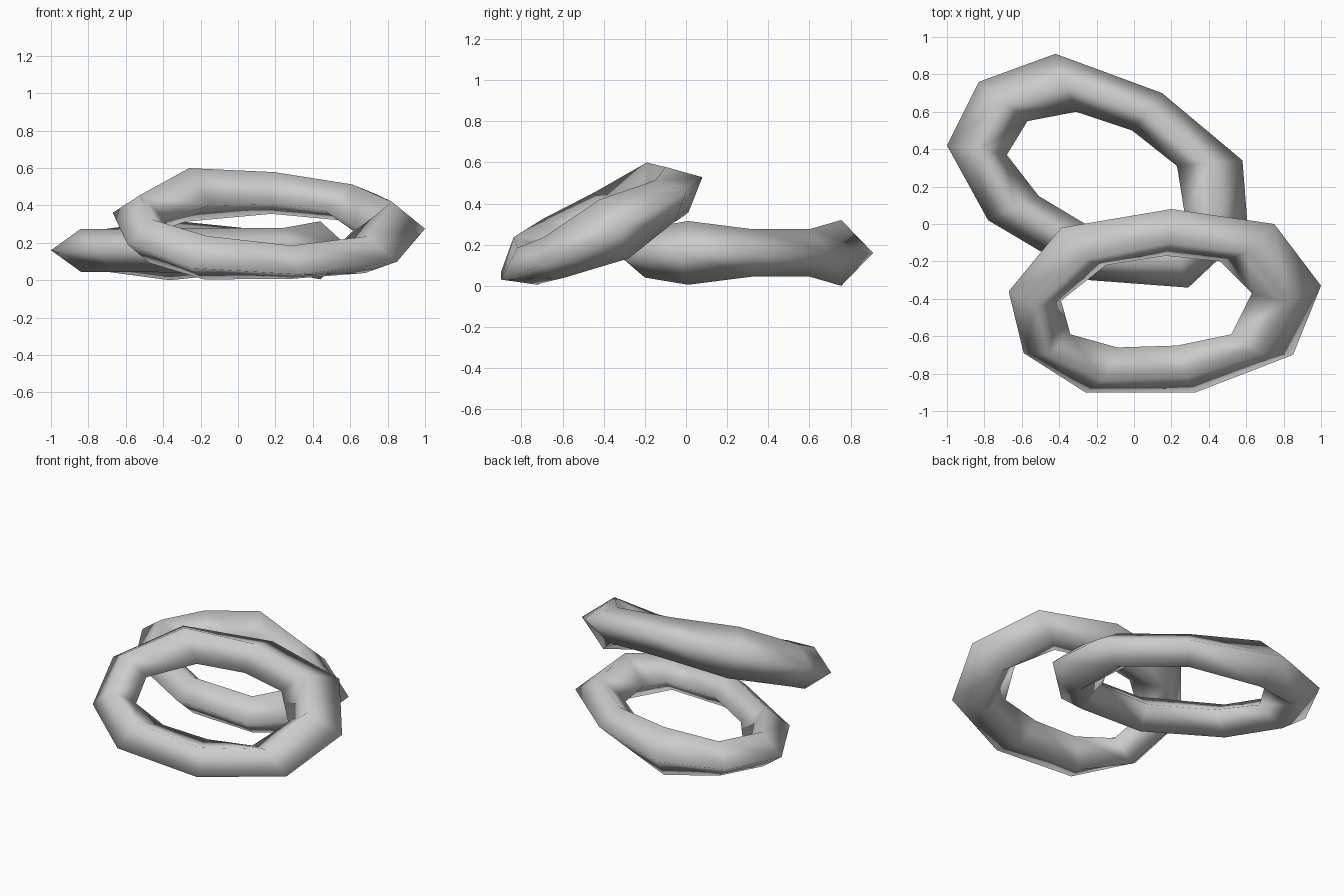
import bpy
import bmesh
from mathutils import Vector

# Remove the default object
cube = bpy.data.objects.get("Cube")
if cube:
    bpy.data.objects.remove(cube, do_unlink=True)


def make_material(name, colour):
    material = bpy.data.materials.new(name)
    material.use_nodes = True
    material.diffuse_color = colour
    material.node_tree.nodes["Principled BSDF"].inputs["Base Color"].default_value = colour
    return material


def make_link(name, stations, base, slope_x, slope_y, material):
    """Closed ring with a diamond section, lying in the plane
    z = base + slope_x * x + slope_y * y.
    Each station holds the outer x, y, the inner x, y and the half thickness."""
    normal = Vector((-slope_x, -slope_y, 1)).normalized()

    def on_plane(x, y):
        return Vector((x, y, base + slope_x * x + slope_y * y))

    bm = bmesh.new()
    sections = []
    for outer_x, outer_y, inner_x, inner_y, half in stations:
        outer = on_plane(outer_x, outer_y)
        inner = on_plane(inner_x, inner_y)
        middle = (outer + inner) / 2
        corners = (outer, middle + normal * half, inner, middle - normal * half)
        sections.append([bm.verts.new(corner) for corner in corners])

    # Bridge each section to the next, and the last back to the first
    for i, section in enumerate(sections):
        following = sections[(i + 1) % len(sections)]
        for j in range(4):
            k = (j + 1) % 4
            bm.faces.new((section[j], section[k], following[k], following[j]))
    bmesh.ops.recalc_face_normals(bm, faces=bm.faces)
    for face in bm.faces:
        face.smooth = True

    mesh = bpy.data.meshes.new(name)
    bm.to_mesh(mesh)
    bm.free()
    mesh.materials.append(material)
    link = bpy.data.objects.new(name, mesh)
    bpy.context.collection.objects.link(link)
    return link


metal = make_material("light grey metal", (0.6, 0.6, 0.6, 1))

# Rear link, lying flat
flat_stations = [
    (-1.0, .42, -.68, .37, .115),
    (-.83, .76, -.57, .55, .115),
    (-.42, .91, -.31, .6, .16),
    (.15, .7, -.01, .5, .115),
    (.58, .34, .23, .31, .115),
    (.61, -.04, .27, .06, .155),
    (.29, -.34, .2, -.06, .12),
    (-.24, -.3, -.16, -.06, .12),
    (-.78, .02, -.51, .15, .115),
]
make_link("rear_flat_link", flat_stations, .16, 0, 0, metal)

# Front link, leaning on the rear one
tilted_stations = [
    (-.67, -.36, -.39, -.41, .13),
    (-.39, -.02, -.15, -.22, .16),
    (.2, .08, .17, -.17, .125),
    (.75, 0, .46, -.2, .11),
    (1.0, -.33, .63, -.37, .16),
    (.85, -.7, .52, -.59, .11),
    (.33, -.9, .23, -.65, .1),
    (-.26, -.9, -.09, -.66, .13),
    (-.59, -.69, -.34, -.59, .13),
]
make_link("front_tilted_link", tilted_stations, .5, -.06, .5, metal)
